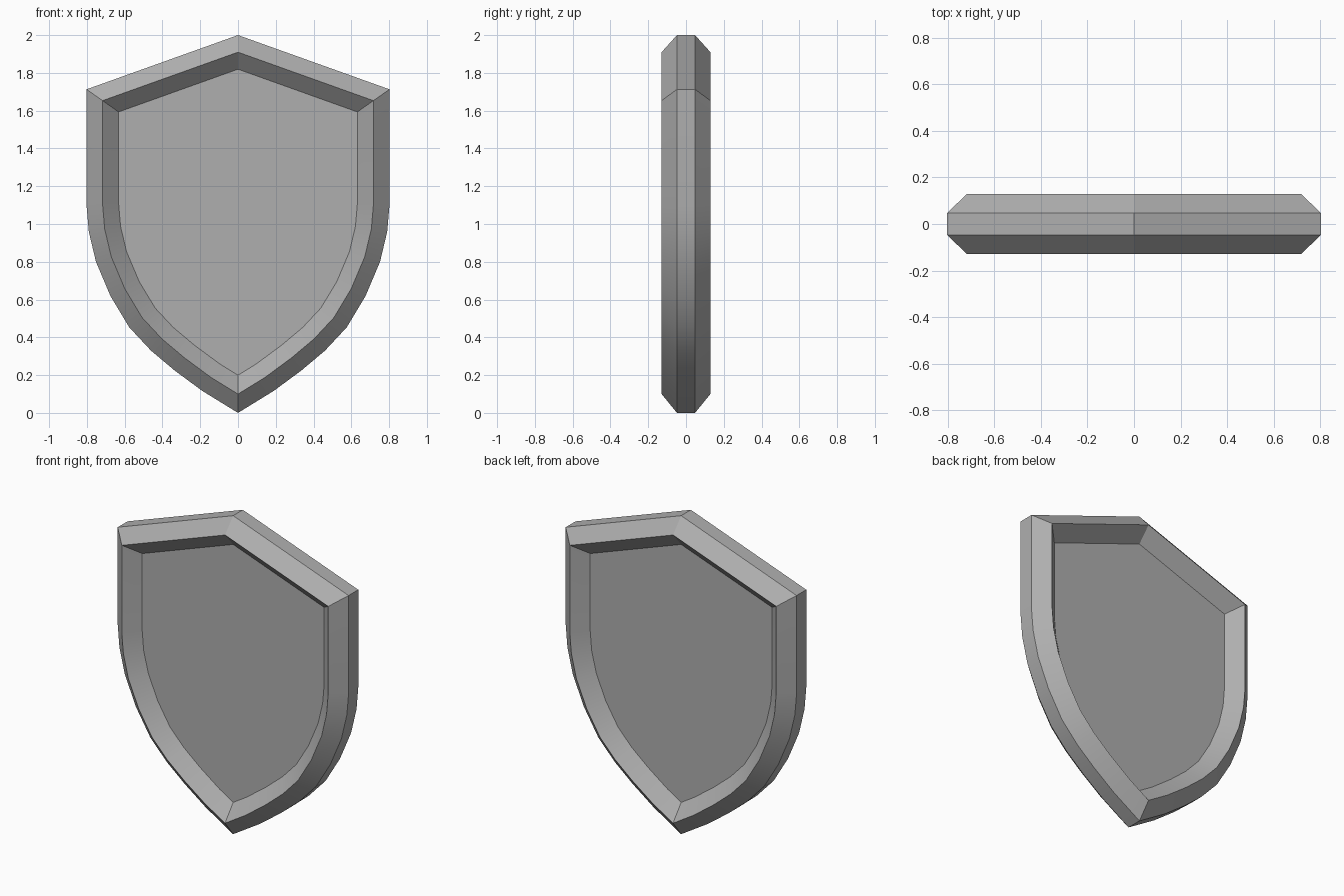
import bpy
import bmesh
from mathutils import Vector

if "Cube" in bpy.data.objects:
    bpy.data.objects.remove(bpy.data.objects["Cube"])

# Right half of the outline (x, z), from top peak to bottom point
half = [(0, 2), (0.802, 1.713), (0.802, 1.1), (0.79, 0.96), (0.752, 0.80),
        (0.675, 0.618), (0.575, 0.452), (0.46, 0.329), (0.335, 0.224),
        (0.19, 0.117), (0, 0)]
outline = [Vector(p) for p in half] + [Vector((-x, z)) for x, z in half[-2:0:-1]]


def inset(points, d):
    """Mitred inward offset of a clockwise outline."""
    result = []
    n = len(points)
    for i, p in enumerate(points):
        a = (p - points[i - 1]).normalized()
        b = (points[(i + 1) % n] - p).normalized()
        na, nb = Vector((a.y, -a.x)), Vector((b.y, -b.x))
        result.append(p + (na + nb) * d / (1 + na.dot(nb)))
    return result


# Cross-section rings from back panel edge over the rim to front panel edge
W, RIM, EDGE = 0.085, 0.129, 0.048
section = [(2 * W, EDGE), (W, RIM), (0, EDGE),
           (0, -EDGE), (W, -RIM), (2 * W, -EDGE)]

bm = bmesh.new()
rings = [[bm.verts.new((p.x, y, p.y)) for p in inset(outline, d)]
         for d, y in section]
count = len(outline)
for r, s in zip(rings, rings[1:]):
    for i in range(count):
        j = (i + 1) % count
        bm.faces.new((r[i], r[j], s[j], s[i]))

# Flat recessed panels, front and back
bm.faces.new(rings[0])
bm.faces.new(rings[-1])
bmesh.ops.recalc_face_normals(bm, faces=bm.faces[:])

mesh = bpy.data.meshes.new("shield")
bm.to_mesh(mesh)
bm.free()
shield = bpy.data.objects.new("shield", mesh)
bpy.context.collection.objects.link(shield)

# Dark grey metal
metal = bpy.data.materials.new("dark_metal")
metal.diffuse_color = (0.43, 0.43, 0.43, 1)
metal.use_nodes = True
metal.node_tree.nodes["Principled BSDF"].inputs["Base Color"].default_value = metal.diffuse_color
mesh.materials.append(metal)

# Smooth the curved sides, keep the bevel edges sharp
bpy.context.view_layer.objects.active = shield
shield.select_set(True)
bpy.ops.object.shade_smooth_by_angle(angle=0.45)
